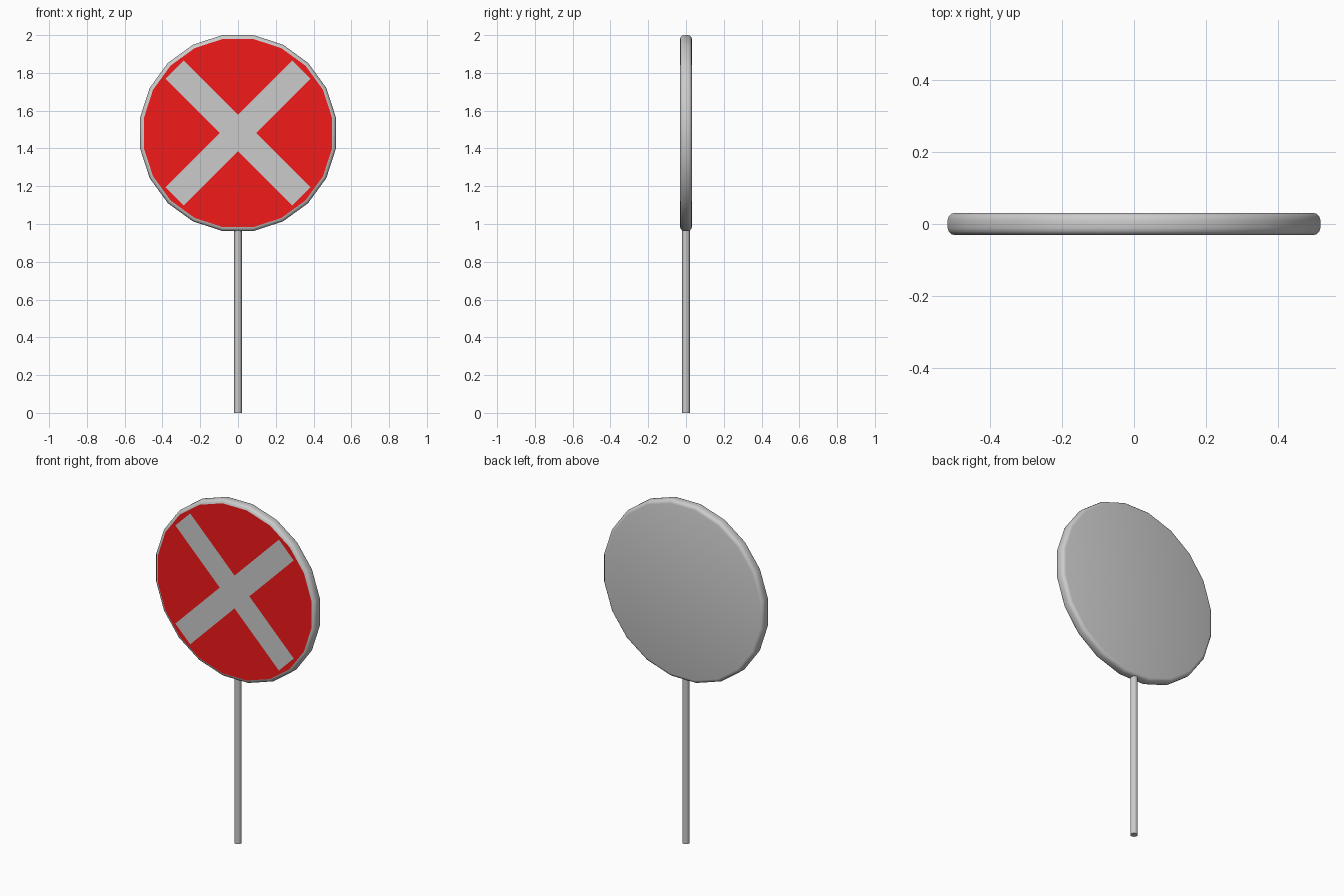
import bpy, bmesh, math
from mathutils import Matrix, Vector

if "Cube" in bpy.data.objects:
    bpy.data.objects.remove(bpy.data.objects["Cube"])

CENTRE_Z = 1.4815
RADIUS, HALF_DEPTH, BEVEL = 0.525, 0.031, 0.02
SIDES = 20


def add_object(name, bm, material=None, smooth=None):
    mesh = bpy.data.meshes.new(name)
    bm.to_mesh(mesh)
    bm.free()
    obj = bpy.data.objects.new(name, mesh)
    bpy.context.collection.objects.link(obj)
    if material:
        mesh.materials.append(material)
    if smooth:
        bpy.ops.object.select_all(action='DESELECT')
        obj.select_set(True)
        bpy.context.view_layer.objects.active = obj
        bpy.ops.object.shade_smooth_by_angle(angle=math.radians(smooth))
    return obj


def front_plate(name, points, y, material=None):
    """Flat face looking towards -y; points are (x, z) counter-clockwise from the front."""
    bm = bmesh.new()
    bm.faces.new([bm.verts.new((x, y, CENTRE_Z + z)) for x, z in points])
    return add_object(name, bm, material)


red = bpy.data.materials.new("sign_red")
red.diffuse_color = (0.9, 0.01, 0.01, 1)
red.use_nodes = True
red.node_tree.nodes["Principled BSDF"].inputs["Base Color"].default_value = red.diffuse_color

# Sign disc: 20-sided cylinder with rounded rim, flat edges at top and sides
bm = bmesh.new()
bmesh.ops.create_cone(bm, cap_ends=True, segments=SIDES, radius1=RADIUS,
                      radius2=RADIUS, depth=2 * HALF_DEPTH)
turn = Matrix.Rotation(math.pi / 2, 4, 'X') @ Matrix.Rotation(math.pi / SIDES, 4, 'Z')
bmesh.ops.transform(bm, matrix=Matrix.Translation((0, 0, CENTRE_Z)) @ turn, verts=bm.verts)
rim = [e for e in bm.edges if abs(e.verts[0].co.y - e.verts[1].co.y) < 1e-4]
bmesh.ops.bevel(bm, geom=rim, offset=BEVEL, segments=3, profile=0.5, affect='EDGES')
bm.normal_update()

# The flat front cap becomes the separate red face
cap = min(bm.faces, key=lambda f: f.calc_center_median().y)
outline = sorted(((v.co.x, v.co.z - CENTRE_Z) for v in cap.verts),
                 key=lambda p: math.atan2(p[1], p[0]))
bmesh.ops.delete(bm, geom=[cap], context='FACES_ONLY')
add_object("sign_disc", bm, smooth=40)
front_plate("red_face", outline, -HALF_DEPTH, red)

# Grey diagonal cross: one arm outline repeated four times
ARM, HALF_WIDTH = 0.475, 0.068
cross = []
for i in range(4):
    rot = Matrix.Rotation(math.radians(45 + 90 * i), 2)
    for p in ((ARM, -HALF_WIDTH), (ARM, HALF_WIDTH), (HALF_WIDTH, HALF_WIDTH)):
        cross.append(tuple(rot @ Vector(p)))
front_plate("cross", cross, -HALF_DEPTH - 0.001)

# Pole
POLE_TOP = 1.0
bm = bmesh.new()
bmesh.ops.create_cone(bm, cap_ends=True, segments=16, radius1=0.02, radius2=0.02,
                      depth=POLE_TOP, matrix=Matrix.Translation((0, 0, POLE_TOP / 2)))
add_object("pole", bm, smooth=40)
